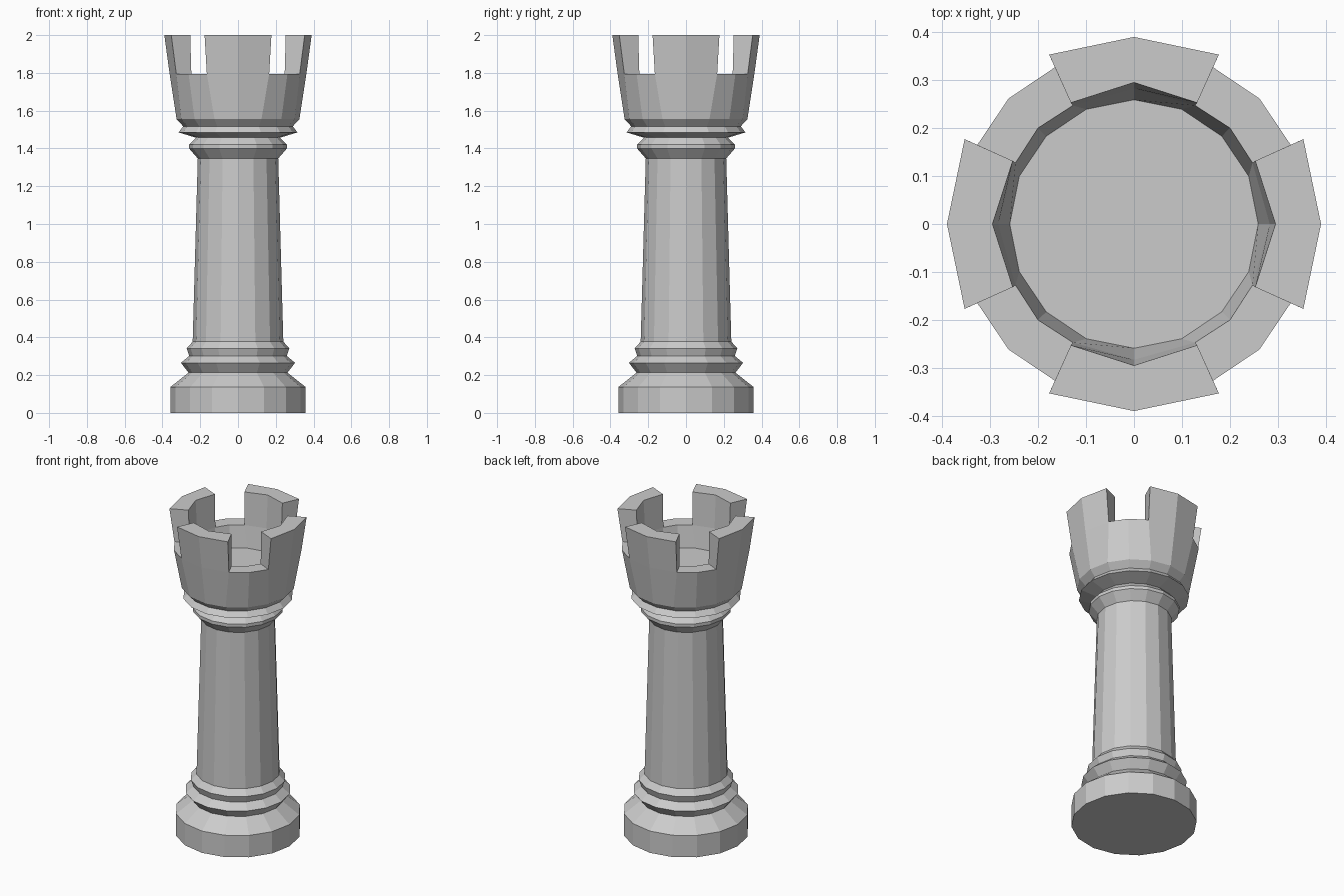
import bpy, bmesh
from math import radians, sin, cos

if "Cube" in bpy.data.objects:
    bpy.data.objects.remove(bpy.data.objects["Cube"])

SIDES = 16


def ring(bm, r, z, shift=0.0, r_corner=None, r_gap=None):
    """16-sided ring; shift widens the four battlement sectors (degrees)."""
    verts = []
    for k in range(SIDES):
        q = k % 4
        a = k * 22.5 + {0: 0, 1: shift, 2: 0, 3: -shift}[q]
        rad = r if q == 0 else (r_gap or r) if q == 2 else (r_corner or r)
        verts.append(bm.verts.new((rad * cos(radians(a)), rad * sin(radians(a)), z)))
    return verts


def quad(bm, a, b, k):
    n = (k + 1) % SIDES
    bm.faces.new((a[k], a[n], b[n], b[k]))


def bridge(bm, a, b):
    for k in range(SIDES):
        quad(bm, a, b, k)


def finish(bm, name):
    bmesh.ops.delete(bm, geom=[v for v in bm.verts if not v.link_faces], context='VERTS')
    bmesh.ops.recalc_face_normals(bm, faces=bm.faces)
    mesh = bpy.data.meshes.new(name)
    bm.to_mesh(mesh)
    bm.free()
    bpy.context.collection.objects.link(bpy.data.objects.new(name, mesh))


# Turned base, shaft and collars, with the crown joined on top
profile = [(0.358, 0.0), (0.358, 0.137), (0.262, 0.213), (0.302, 0.265),
           (0.258, 0.302), (0.272, 0.342), (0.24, 0.377), (0.213, 1.347),
           (0.259, 1.40), (0.259, 1.42), (0.223, 1.457), (0.315, 1.485),
           (0.29, 1.517), (0.325, 1.555)]
bm = bmesh.new()
rings = [ring(bm, r, z) for r, z in profile]
bm.faces.new(rings[0])
for a, b in zip(rings, rings[1:]):
    bridge(bm, a, b)

# Crown wall and the sunken floor
out_low = ring(bm, 0.362, 1.795, 4.3, 0.366, 0.37)
in_low = ring(bm, 0.283, 1.795, 4.8, 0.278, 0.283)
floor = ring(bm, 0.259, 1.66)
bridge(bm, rings[-1], out_low)
bridge(bm, in_low, floor)
bm.faces.new(floor)

# Four battlements, each two segments wide, with open gaps between
out_top = ring(bm, 0.39, 2.0, 4.1, 0.395)
in_top = ring(bm, 0.295, 2.0, 5.0, 0.285)
for k in range(SIDES):
    if k % 4 in (0, 3):
        quad(bm, out_low, out_top, k)
        quad(bm, out_top, in_top, k)
        quad(bm, in_top, in_low, k)
    else:
        quad(bm, out_low, in_low, k)
    if k % 2:
        bm.faces.new((out_low[k], out_top[k], in_top[k], in_low[k]))
finish(bm, "castle_tower_piece")
